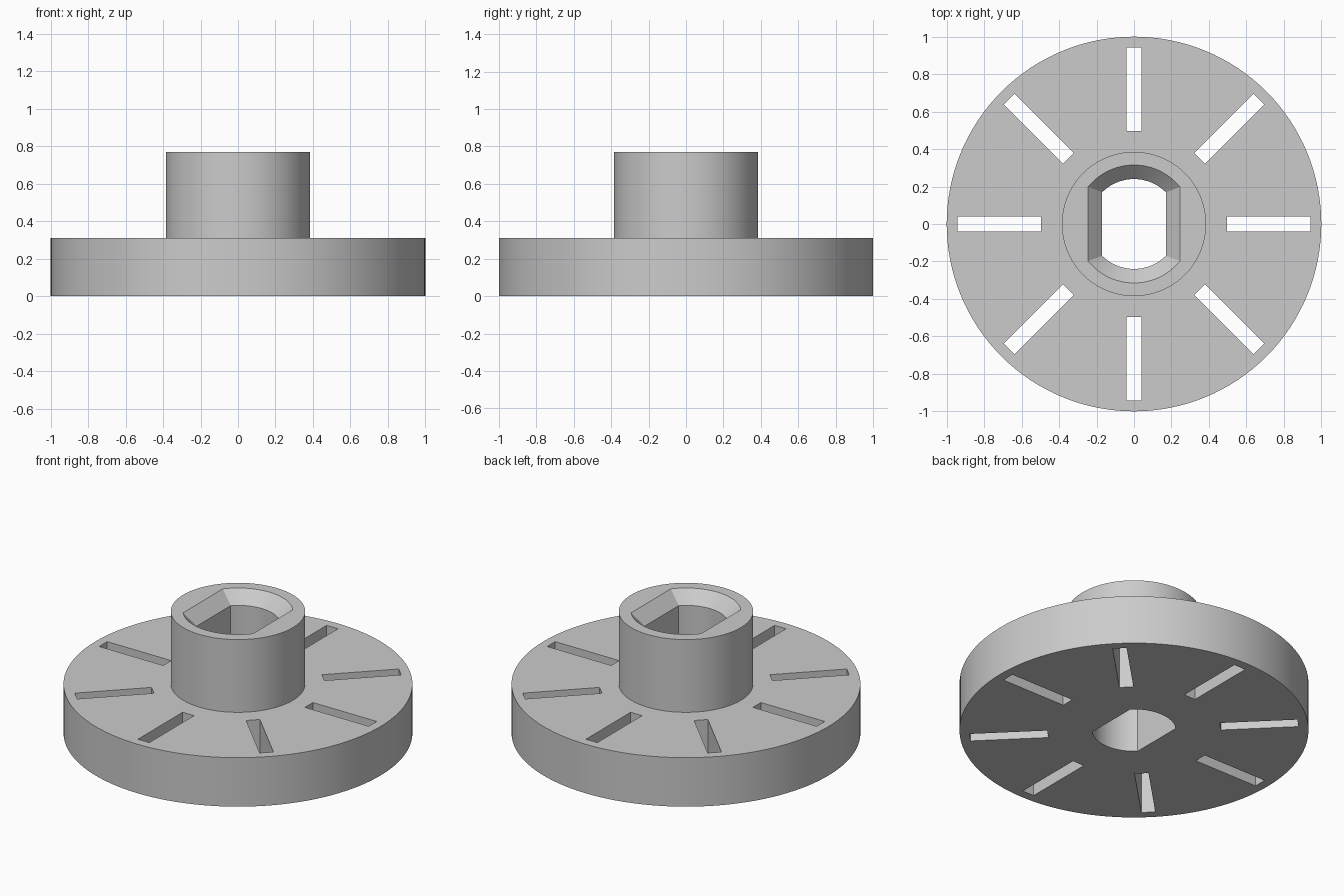
import bpy, bmesh
from math import pi, cos, sin, asin, radians
from mathutils import Matrix

if "Cube" in bpy.data.objects:
    bpy.data.objects.remove(bpy.data.objects["Cube"])

DISC_R, DISC_H = 1.0, 0.31
HUB_R, HUB_TOP = 0.385, 0.77
BORE_R, FLAT_X, CHAMFER = 0.24, 0.17, 0.075
SLOT_IN, SLOT_OUT, SLOT_W, SLOTS = 0.496, 0.943, 0.08, 8


def loft(bm, rings):
    """Closed solid through matching rings of points, capped at both ends."""
    loops = [[bm.verts.new(p) for p in ring] for ring in rings]
    n = len(loops[0])
    for a, b in zip(loops, loops[1:]):
        for i in range(n):
            j = (i + 1) % n
            bm.faces.new((a[i], a[j], b[j], b[i]))
    bm.faces.new(loops[0][::-1])
    bm.faces.new(loops[-1])


def circle(r, z, n=128):
    return [(r * cos(2 * pi * i / n), r * sin(2 * pi * i / n), z) for i in range(n)]


def double_d(grow, z, n=24):
    """Circle with two parallel flats, facing -x and +x."""
    r, x = BORE_R + grow, FLAT_X + grow
    half = asin(x / r)
    return [(r * cos(a), r * sin(a), z)
            for mid in (pi / 2, 3 * pi / 2)
            for a in (mid - half + 2 * half * i / n for i in range(n + 1))]


def to_object(bm, name):
    bmesh.ops.recalc_face_normals(bm, faces=bm.faces)
    mesh = bpy.data.meshes.new(name)
    bm.to_mesh(mesh)
    bm.free()
    obj = bpy.data.objects.new(name, mesh)
    bpy.context.collection.objects.link(obj)
    return obj


# Disc with raised hub
bm = bmesh.new()
loft(bm, [circle(DISC_R, 0), circle(DISC_R, DISC_H),
          circle(HUB_R, DISC_H), circle(HUB_R, HUB_TOP)])
body = to_object(bm, "slotted_disc_with_hub")

# Cutter: chamfered double-flat bore and radial slots
bm = bmesh.new()
loft(bm, [double_d(0, -0.1), double_d(0, HUB_TOP - CHAMFER),
          double_d(CHAMFER, HUB_TOP), double_d(CHAMFER, HUB_TOP + 0.1)])
for i in range(SLOTS):
    place = (Matrix.Rotation(2 * pi * i / SLOTS, 4, 'Z')
             @ Matrix.Translation(((SLOT_IN + SLOT_OUT) / 2, 0, DISC_H / 2))
             @ Matrix.Diagonal((SLOT_OUT - SLOT_IN, SLOT_W, DISC_H + 0.2, 1)))
    bmesh.ops.create_cube(bm, size=1, matrix=place)
cutter = to_object(bm, "bore_and_slot_cutter")
cutter.hide_render = True

# Cut the openings, then discard the cutter
cut = body.modifiers.new("openings", 'BOOLEAN')
cut.operation = 'DIFFERENCE'
cut.solver = 'EXACT'
cut.object = cutter
bpy.context.view_layer.objects.active = body
body.select_set(True)
bpy.ops.object.modifier_apply(modifier=cut.name)
bpy.data.objects.remove(cutter)

bpy.ops.object.shade_smooth_by_angle(angle=radians(30))
